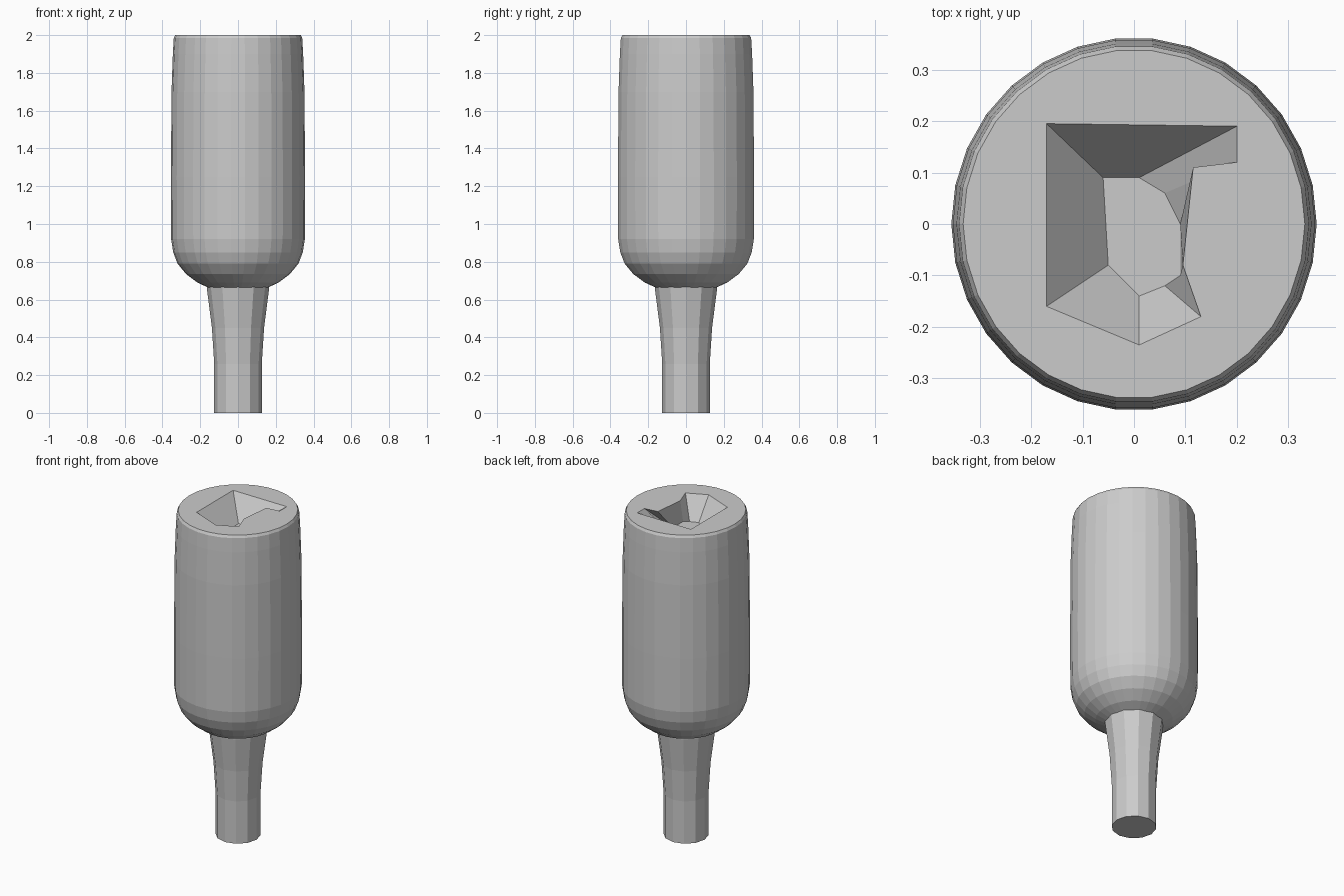
import bpy, bmesh, math

if "Cube" in bpy.data.objects:
    bpy.data.objects.remove(bpy.data.objects["Cube"])


def mesh_object(name, bm):
    bmesh.ops.recalc_face_normals(bm, faces=bm.faces)
    me = bpy.data.meshes.new(name)
    bm.to_mesh(me)
    bm.free()
    ob = bpy.data.objects.new(name, me)
    bpy.context.collection.objects.link(ob)
    return ob


def loft(name, rings):
    """Skin a stack of equal-length point rings and cap both ends."""
    bm = bmesh.new()
    loops = [[bm.verts.new(p) for p in ring] for ring in rings]
    n = len(loops[0])
    for a, b in zip(loops, loops[1:]):
        for i in range(n):
            j = (i + 1) % n
            bm.faces.new((a[i], a[j], b[j], b[i]))
    bm.faces.new(loops[0])
    bm.faces.new(loops[-1])
    return mesh_object(name, bm)


def lathe(name, profile, sides, stretch=1.0):
    rings = []
    for r, z in profile:
        rings.append([(r * math.cos(2 * math.pi * i / sides),
                       r * stretch * math.sin(2 * math.pi * i / sides), z)
                      for i in range(sides)])
    return loft(name, rings)


# Bottle body with rounded shoulder, standing upside down
body = lathe("bottle_body", [
    (0.10, 0.65), (0.15, 0.66), (0.215, 0.69), (0.275, 0.735), (0.32, 0.79),
    (0.343, 0.85), (0.354, 0.92), (0.355, 1.25), (0.352, 1.7),
    (0.345, 1.9), (0.340, 1.985), (0.332, 2.0)], 30, 1.02)

# Faceted neck flaring into the shoulder
neck = lathe("bottle_neck", [
    (0.126, 0.0), (0.126, 0.26), (0.138, 0.45), (0.165, 0.66), (0.165, 0.72)], 12)

# Irregular hollow in the bottle base
rim = [(-0.17, 0.195), (0.20, 0.19), (0.20, 0.12), (0.115, 0.11),
       (0.095, -0.08), (0.13, -0.18), (0.01, -0.235), (-0.17, -0.16)]
floor = [(-0.06, 0.09), (0.01, 0.09), (0.06, 0.06), (0.09, 0.0),
         (0.09, -0.10), (0.06, -0.12), (0.01, -0.14), (-0.05, -0.08)]
cutter = loft("base_hollow_cutter", [
    [(x, y, 1.865) for x, y in floor],
    [(x, y, 2.0) for x, y in rim],
    [(x, y, 2.1) for x, y in rim]])
cutter.hide_render = True
cutter.hide_viewport = True
cut = body.modifiers.new("base_hollow", 'BOOLEAN')
cut.operation = 'DIFFERENCE'
cut.solver = 'EXACT'
cut.object = cutter
